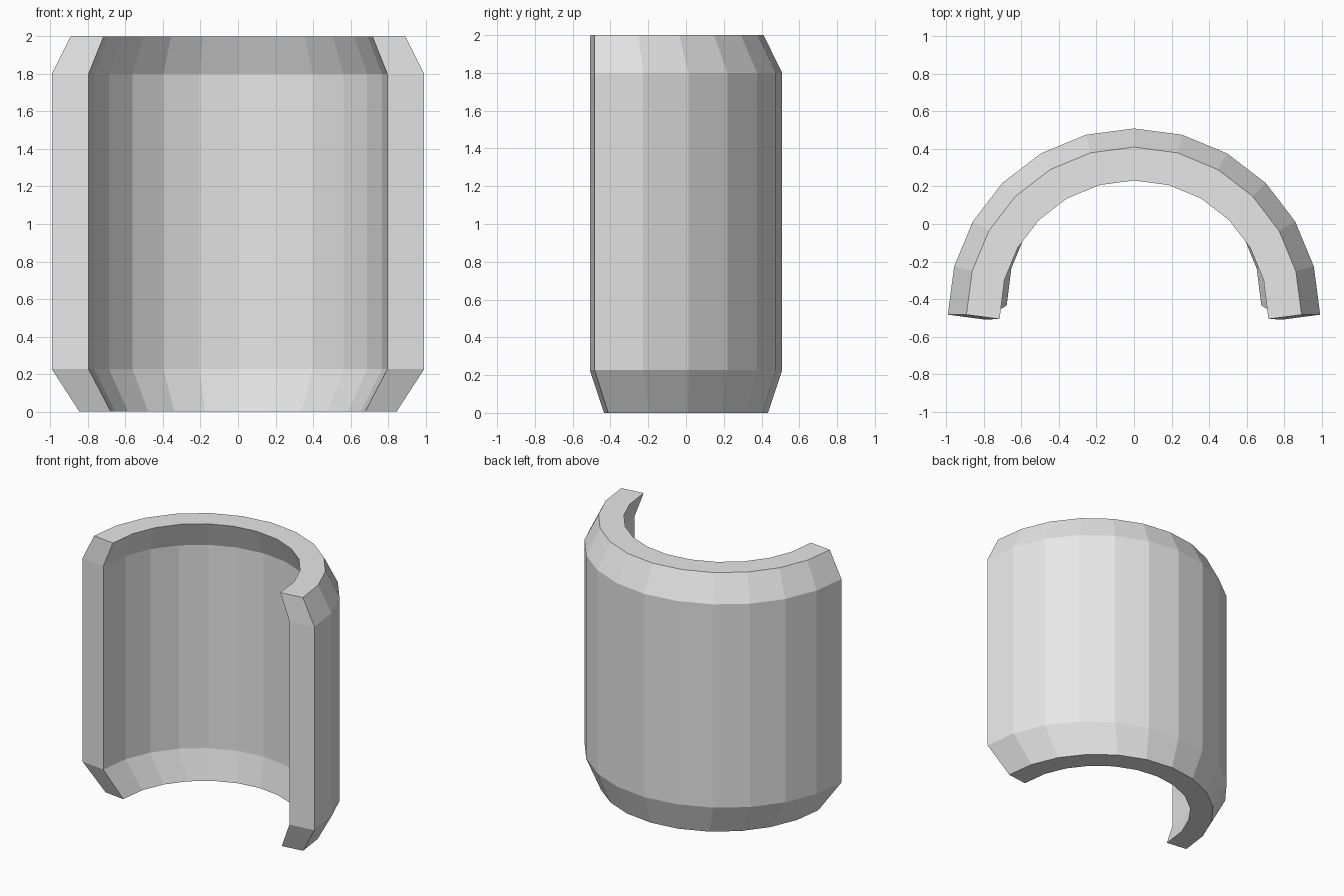
import bpy
import bmesh
from math import cos, sin, pi
from mathutils import Vector

if "Cube" in bpy.data.objects:
    bpy.data.objects.remove(bpy.data.objects["Cube"], do_unlink=True)

SEGMENTS = 12
RADIUS = 0.993
THICKNESS = 0.198
CENTRE_Y = -0.4835

grey = bpy.data.materials.new("light_grey")
grey.use_nodes = True
colour = (0.8, 0.8, 0.8, 1)
grey.diffuse_color = colour
grey.node_tree.nodes["Principled BSDF"].inputs["Base Color"].default_value = colour


def arc_profile():
    """Half-ring outlines; the end cuts lie square to the end facets."""
    outer, inner = [], []
    for i in range(SEGMENTS + 1):
        a = pi * i / SEGMENTS
        half = pi / SEGMENTS / 2
        normal = a + half if i == 0 else a - half if i == SEGMENTS else a
        p = Vector((cos(a), sin(a))) * RADIUS
        outer.append(p)
        inner.append(p - Vector((cos(normal), sin(normal))) * THICKNESS)
    return outer, inner


# Levels: height, scale, y of the scaled arc's centre
levels = [
    (0.0, 0.852, CENTRE_Y * 0.852),
    (0.226, 1.0, CENTRE_Y),
    (1.8, 1.0, CENTRE_Y),
    (2.0, 0.9, CENTRE_Y),
]

# Closed half-ring section lofted through the levels
bm = bmesh.new()
outer, inner = arc_profile()
section = outer + inner[::-1]
rings = [[bm.verts.new((p.x * s, p.y * s + y, z)) for p in section]
         for z, s, y in levels]
count = len(section)
for low, high in zip(rings, rings[1:]):
    for i in range(count):
        j = (i + 1) % count
        bm.faces.new((low[i], low[j], high[j], high[i]))

# Flat rims at the bottom and top
for ring in (rings[0], rings[-1]):
    for i in range(SEGMENTS):
        bm.faces.new((ring[i], ring[i + 1], ring[count - 2 - i], ring[count - 1 - i]))
bmesh.ops.recalc_face_normals(bm, faces=bm.faces)

mesh = bpy.data.meshes.new("curved_shell")
bm.to_mesh(mesh)
bm.free()
mesh.materials.append(grey)
shell = bpy.data.objects.new("curved_shell", mesh)
bpy.context.collection.objects.link(shell)
